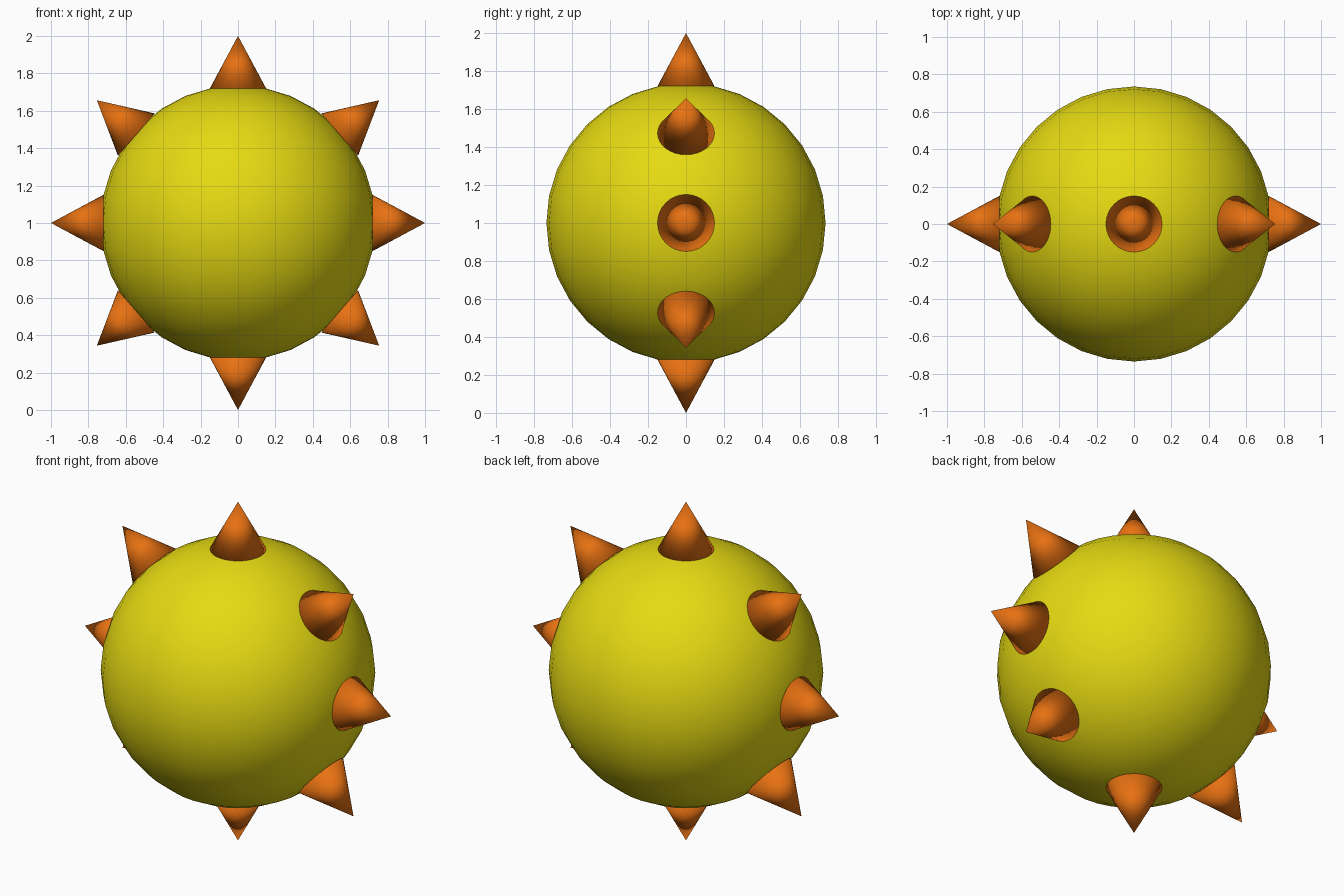
import bpy
import math
from mathutils import Vector

if "Cube" in bpy.data.objects:
    bpy.data.objects.remove(bpy.data.objects["Cube"])

CENTRE = Vector((0, 0, 1))
BASE_DIST, SPIKE_LEN, SPIKE_R = 0.72, 0.28, 0.15


def material(name, colour):
    m = bpy.data.materials.new(name)
    m.diffuse_color = (*colour, 1)
    m.use_nodes = True
    m.node_tree.nodes["Principled BSDF"].inputs["Base Color"].default_value = m.diffuse_color
    return m


yellow = material("yellow", (0.79, 0.70, 0.006))
orange = material("orange", (0.80, 0.165, 0.006))

# Round body
bpy.ops.mesh.primitive_uv_sphere_add(segments=32, ring_count=16, radius=0.735, location=CENTRE)
body = bpy.context.object
body.name = "body"
body.data.materials.append(yellow)
bpy.ops.object.shade_smooth()

# Ring of eight spikes in the front plane; the diagonal ones lean slightly outwards
diag = 41
for i, deg in enumerate((0, diag, 90, 180 - diag, 180, 180 + diag, 270, 360 - diag)):
    a = math.radians(deg)
    direction = Vector((math.cos(a), 0, math.sin(a)))
    bpy.ops.mesh.primitive_cone_add(
        vertices=32, radius1=SPIKE_R, radius2=0, depth=SPIKE_LEN,
        location=CENTRE + direction * (BASE_DIST + SPIKE_LEN / 2),
        rotation=(0, math.pi / 2 - a, 0))
    spike = bpy.context.object
    spike.name = f"spike_{i + 1}"
    spike.data.materials.append(orange)
    bpy.ops.object.shade_smooth()
